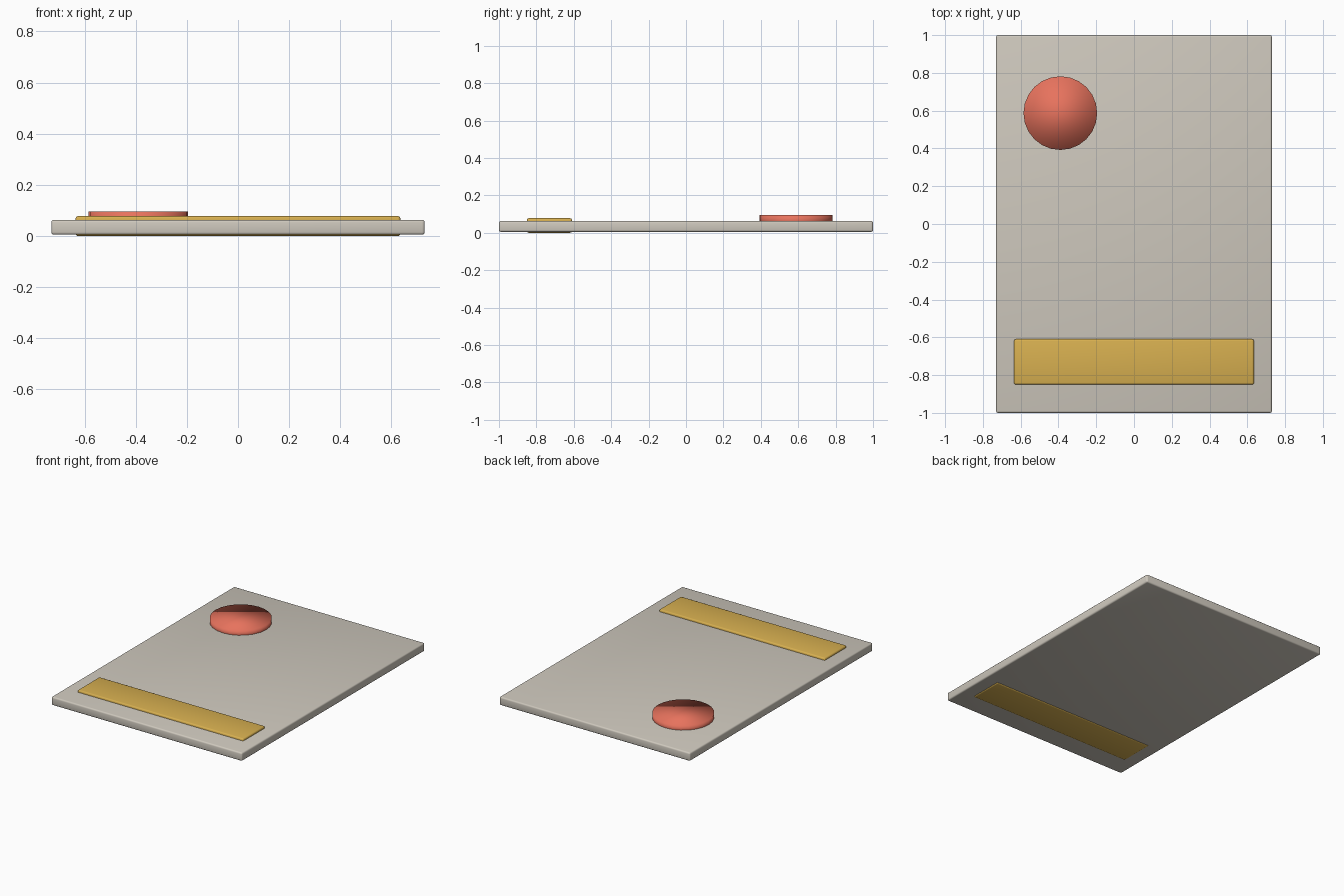
import bpy

cube = bpy.data.objects.get("Cube")
if cube:
    bpy.data.objects.remove(cube, do_unlink=True)


def material(name, rgb):
    mat = bpy.data.materials.new(name)
    mat.use_nodes = True
    mat.diffuse_color = (*rgb, 1)
    mat.node_tree.nodes["Principled BSDF"].inputs["Base Color"].default_value = (*rgb, 1)
    return mat


def finish(name, mat):
    obj = bpy.context.object
    obj.name = name
    obj.data.materials.append(mat)
    bpy.ops.object.shade_smooth()
    return obj


def slab(name, centre, size, bevel, mat):
    bpy.ops.mesh.primitive_cube_add(size=1, location=centre)
    obj = bpy.context.object
    obj.scale = size
    bpy.ops.object.transform_apply(location=False, rotation=False, scale=True)
    mod = obj.modifiers.new("rounded_edges", "BEVEL")
    mod.width = bevel
    mod.segments = 3
    return finish(name, mat)


stone = material("warm grey", (0.62, 0.58, 0.51))
gold = material("gold", (0.68, 0.43, 0.08))
coral = material("coral red", (0.80, 0.17, 0.11))

# Base sheet
slab("base_plate", (0, 0, 0.034), (1.46, 2.0, 0.058), 0.01, stone)

# Bar that passes through the sheet near the front edge
slab("front_bar", (0, -0.73, 0.039), (1.27, 0.24, 0.078), 0.01, gold)

# Round raised button
bpy.ops.mesh.primitive_cylinder_add(vertices=24, radius=0.195, depth=0.058,
                                    location=(-0.39, 0.587, 0.067))
finish("round_button", coral)
